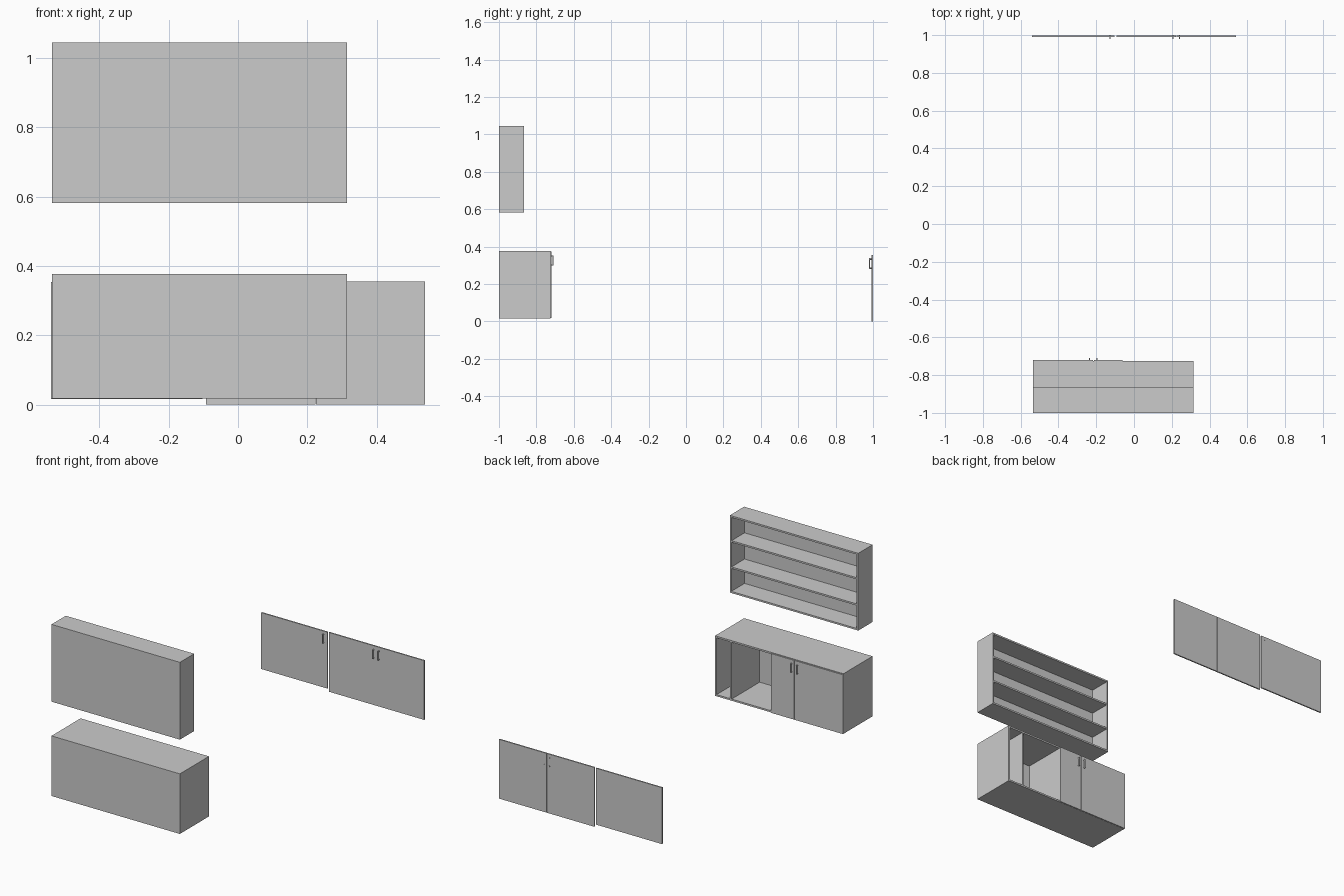
import bpy
import bmesh
from mathutils import Vector, Matrix

if "Cube" in bpy.data.objects:
    bpy.data.objects.remove(bpy.data.objects["Cube"])


def add_box(bm, lo, hi):
    lo, hi = Vector(lo), Vector(hi)
    size = hi - lo
    m = Matrix.Translation((lo + hi) / 2) @ Matrix.Diagonal((size.x, size.y, size.z, 1))
    bmesh.ops.create_cube(bm, size=1, matrix=m)


def make(name, boxes):
    bm = bmesh.new()
    for lo, hi in boxes:
        add_box(bm, lo, hi)
    me = bpy.data.meshes.new(name)
    bm.to_mesh(me)
    bm.free()
    ob = bpy.data.objects.new(name, me)
    bpy.context.collection.objects.link(ob)
    return ob


T = 0.01                      # board thickness
X0, X1 = -0.536, 0.315        # cabinet width


def carcass(name, y1, z0, z1):
    """Open-fronted box facing +y with a closed panel at y = -1."""
    y0 = -1.0
    make(name + "_bottom", [((X0, y0, z0), (X1, y1, z0 + T))])
    make(name + "_top", [((X0, y0, z1 - T), (X1, y1, z1))])
    for side, x in (("left", X0), ("right", X1 - T)):
        make(f"{name}_{side}_side", [((x, y0, z0 + T), (x + T, y1, z1 - T))])
    make(name + "_back_panel", [((X0 + T, y0, z0 + T), (X1 - T, y0 + T, z1 - T))])


def handle(name, x, y, z0, z1, reach, direction, screw=0.0):
    """C-shaped pull on a door face at y; optional screw ends behind it."""
    r = 0.003
    out = y + direction * reach
    inner = out - direction * 2 * r
    back = y - direction * screw
    boxes = [((x - r, min(inner, out), z0), (x + r, max(inner, out), z1))]
    for z in (z0, z1 - 2 * r):
        boxes.append(((x - r, min(back, inner), z), (x + r, max(back, inner), z + 2 * r)))
    make(name, boxes)


# Upper shelf cabinet
carcass("upper_cabinet", -0.865, 0.582, 1.045)
for i, z in enumerate((0.733, 0.89)):
    make(f"upper_shelf_{i + 1}", [((X0 + T, -1 + T, z - T / 2), (X1 - T, -0.867, z + T / 2))])

# Lower cabinet with two dividers
carcass("lower_cabinet", -0.725, 0.017, 0.377)
for i, x in enumerate((-0.07, 0.205)):
    make(f"lower_divider_{i + 1}", [((x, -1 + T, 0.017 + T), (x + T, -0.725, 0.377 - T))])

# Doors mounted on the lower cabinet
make("mounted_door_wide", [((X0, -0.727, 0.018), (-0.216, -0.719, 0.373))])
make("mounted_door_narrow", [((-0.213, -0.727, 0.018), (-0.06, -0.719, 0.373))])
for i, x in enumerate((-0.235, -0.195)):
    handle(f"mounted_handle_{i + 1}", x, -0.719, 0.298, 0.352, 0.01, 1)

# Loose doors standing opposite, pulls facing the cabinets
FACE, REAR = 0.991, 0.999
make("loose_single_door", [((-0.54, FACE, 0.016), (-0.102, REAR, 0.354))])
make("loose_pair_door_left", [((-0.092, FACE, 0.0), (0.223, REAR, 0.355))])
make("loose_pair_door_right", [((0.225, FACE, 0.0), (0.54, REAR, 0.355))])
for i, (x, z) in enumerate(((-0.127, 0.283), (0.206, 0.28), (0.24, 0.28))):
    handle(f"loose_handle_{i + 1}", x, FACE, z, z + 0.055, 0.012, -1, screw=0.009)
